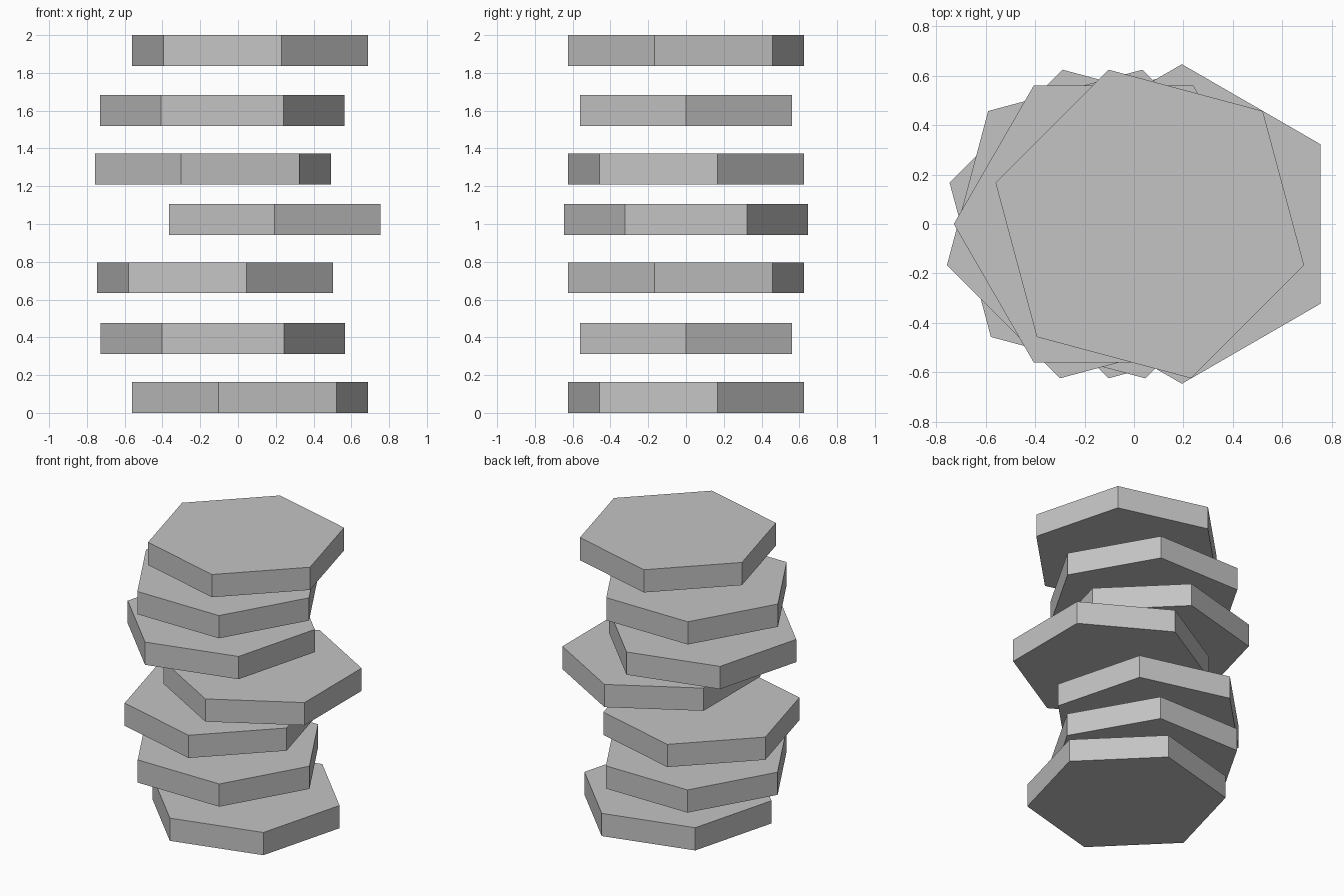
import bpy
import math

cube = bpy.data.objects.get("Cube")
if cube:
    bpy.data.objects.remove(cube, do_unlink=True)

# One plain grey for every slab
grey = bpy.data.materials.new("light_grey")
grey.use_nodes = True
colour = (0.55, 0.55, 0.55, 1.0)
grey.diffuse_color = colour
grey.node_tree.nodes["Principled BSDF"].inputs["Base Color"].default_value = colour

RADIUS = 0.647
THICKNESS = 0.163


def add_slab(name, x, base, turn):
    """Flat hexagonal slab; at turn 0 one corner points along +x."""
    bpy.ops.mesh.primitive_cylinder_add(
        vertices=6, radius=RADIUS, depth=THICKNESS,
        location=(x, 0, base + THICKNESS / 2),
        rotation=(0, 0, math.radians(turn + 30)))
    slab = bpy.context.object
    slab.name = name
    slab.data.materials.append(grey)


# Floating stack from bottom to top: x offset, base height, turn in degrees
stack = [
    (0.064, 0.0, 15),
    (-0.080, 0.313, 0),
    (-0.122, 0.634, -15),
    (0.194, 0.943, 30),
    (-0.133, 1.210, 15),
    (-0.083, 1.520, 0),
    (0.064, 1.837, -15),
]
for i, (x, base, turn) in enumerate(stack, 1):
    add_slab(f"hexagon_slab_{i}", x, base, turn)
